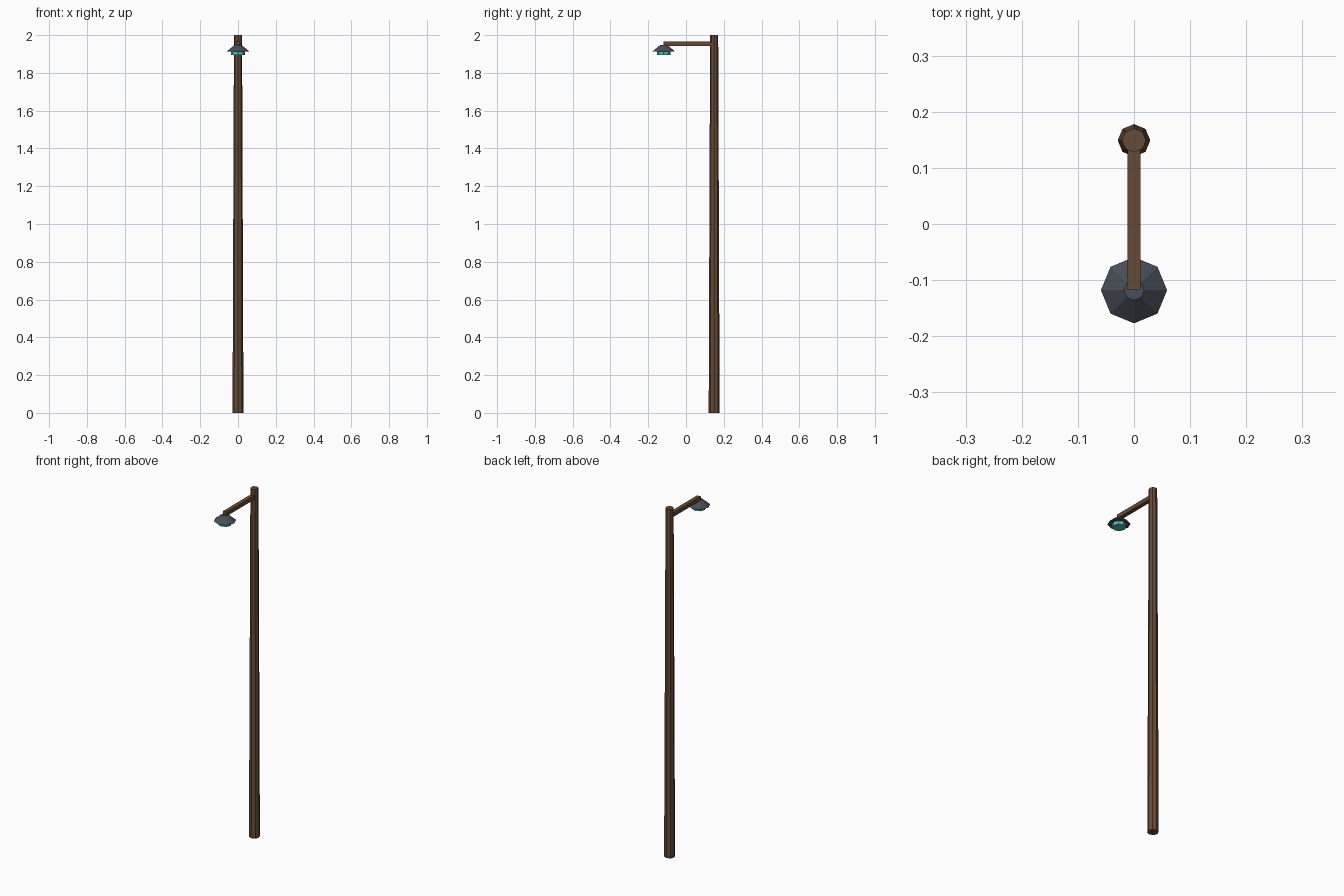
import bpy, bmesh, math
from mathutils import Matrix

if "Cube" in bpy.data.objects:
    bpy.data.objects.remove(bpy.data.objects["Cube"])


def material(name, rgb):
    m = bpy.data.materials.new(name)
    m.diffuse_color = (*rgb, 1)
    m.use_nodes = True
    m.node_tree.nodes["Principled BSDF"].inputs["Base Color"].default_value = m.diffuse_color
    return m


WOOD = material("brown wood", (0.13, 0.07, 0.037))
METAL = material("dark grey metal", (0.065, 0.078, 0.098))
GLASS = material("teal glass", (0.08, 0.52, 0.47))


def finish(name, bm, mat):
    bmesh.ops.recalc_face_normals(bm, faces=bm.faces)
    mesh = bpy.data.meshes.new(name)
    bm.to_mesh(mesh)
    bm.free()
    mesh.materials.append(mat)
    bpy.context.collection.objects.link(bpy.data.objects.new(name, mesh))


def octagon(name, y, z0, z1, r0, r1, mat):
    """Eight-sided tapered solid with corners on the axes."""
    bm = bmesh.new()
    bmesh.ops.create_cone(bm, cap_ends=True, segments=8, radius1=r0, radius2=r1,
                          depth=z1 - z0,
                          matrix=Matrix.Translation((0, y, (z0 + z1) / 2)))
    finish(name, bm, mat)


def box(name, x, y, z, mat):
    """Box from (low, high) pairs."""
    bm = bmesh.new()
    mid = [sum(p) / 2 for p in (x, y, z)]
    size = [p[1] - p[0] for p in (x, y, z)]
    bmesh.ops.create_cube(bm, size=1,
                          matrix=Matrix.Translation(mid) @ Matrix.Diagonal((*size, 1)))
    finish(name, bm, mat)


POLE_Y, LAMP_Y = 0.149, -0.118

# Tapered pole and its side arm
octagon("pole", POLE_Y, 0, 2, 0.029, 0.0215, WOOD)
box("arm", (-0.0115, 0.0115), (LAMP_Y, POLE_Y), (1.943, 1.966), WOOD)

# Lamp: flared shade with the glass hanging below
octagon("lamp_shade", LAMP_Y, 1.914, 1.948, 0.059, 0.018, METAL)
octagon("lamp_glass", LAMP_Y, 1.894, 1.918, 0.036, 0.036, GLASS)
